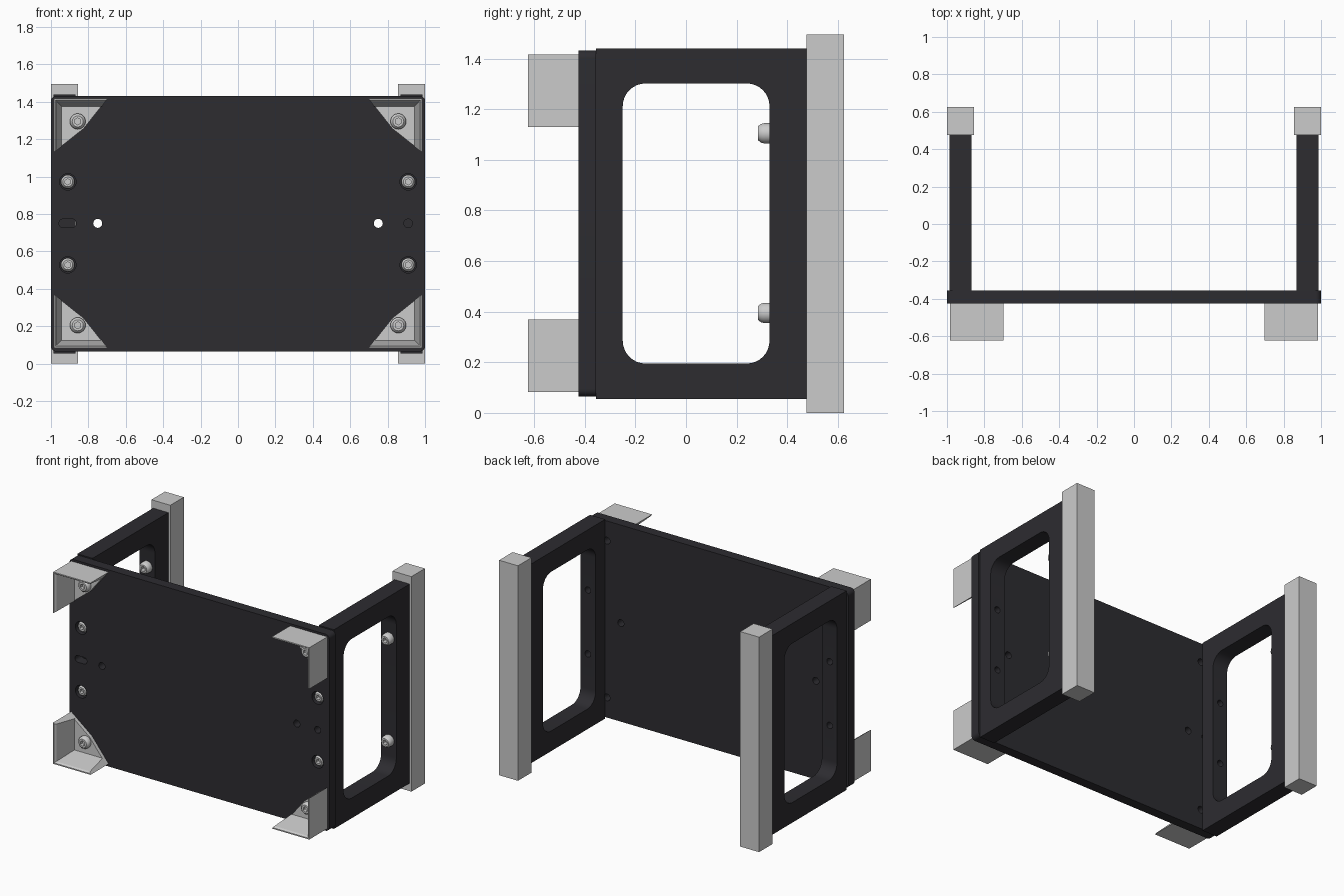
import bpy, bmesh
from math import pi, cos, sin, radians

if "Cube" in bpy.data.objects:
    bpy.data.objects.remove(bpy.data.objects["Cube"])

dark = bpy.data.materials.new("dark_panel")
dark.diffuse_color = (0.026, 0.025, 0.03, 1)
dark.use_nodes = True
dark.node_tree.nodes["Principled BSDF"].inputs["Base Color"].default_value = dark.diffuse_color


def loft(name, rings, mat=None):
    """Closed solid through rings with equal point counts."""
    bm = bmesh.new()
    vs = [[bm.verts.new(p) for p in r] for r in rings]
    n = len(vs[0])
    for a, b in zip(vs, vs[1:]):
        for i in range(n):
            j = (i + 1) % n
            bm.faces.new((a[i], a[j], b[j], b[i]))
    bm.faces.new(vs[0])
    bm.faces.new(vs[-1])
    bmesh.ops.recalc_face_normals(bm, faces=bm.faces)
    me = bpy.data.meshes.new(name)
    bm.to_mesh(me)
    bm.free()
    ob = bpy.data.objects.new(name, me)
    bpy.context.collection.objects.link(ob)
    if mat:
        me.materials.append(mat)
    return ob


def prism(name, pts, lo, hi, axis, mat=None):
    place = {'x': lambda u, v, h: (h, u, v), 'y': lambda u, v, h: (u, h, v)}[axis]
    return loft(name, [[place(u, v, h) for u, v in pts] for h in (lo, hi)], mat)


def rrect(u0, u1, v0, v1, r, seg=8):
    pts = []
    for k, (cu, cv) in enumerate([(u1 - r, v1 - r), (u0 + r, v1 - r),
                                  (u0 + r, v0 + r), (u1 - r, v0 + r)]):
        for i in range(seg + 1):
            a = (k + i / seg) * pi / 2
            pts.append((cu + r * cos(a), cv + r * sin(a)))
    return pts


def circle(u, v, r, n=24):
    return [(u + r * cos(2 * pi * i / n), v + r * sin(2 * pi * i / n)) for i in range(n)]


def smooth(ob):
    bpy.ops.object.select_all(action='DESELECT')
    ob.select_set(True)
    bpy.context.view_layer.objects.active = ob
    bpy.ops.object.shade_smooth_by_angle(angle=radians(30))


def cut(ob, cutter):
    cutter.hide_render = True
    m = ob.modifiers.new("cut", 'BOOLEAN')
    m.operation, m.object, m.solver = 'DIFFERENCE', cutter, 'EXACT'
    bpy.context.view_layer.objects.active = ob
    bpy.ops.object.modifier_apply(modifier=m.name)
    bpy.data.objects.remove(cutter)


def screw(name, x, y, z, r, h):
    """Domed head with hex socket, seated at y and facing -y."""
    def ring(rad, d, is_hex=False):
        pts = []
        for i in range(24):
            a = 2 * pi * i / 24
            k = 1 / cos((a + pi / 6) % (pi / 3) - pi / 6) if is_hex else 1
            pts.append((x + rad * k * cos(a), y - d, z + rad * k * sin(a)))
        return pts
    s = 0.38 * r
    smooth(loft(name, [ring(r, 0), ring(r, .5 * h), ring(.92 * r, .75 * h), ring(.7 * r, h),
                       ring(s, h, True), ring(s, .4 * h, True)]))


F, B = -0.425, -0.355          # front and back of the panel
ZM = 0.75                      # mid height
SIDES = [(-1, "left"), (1, "right")]
ENDS = [(-1, "lower"), (1, "upper")]

# Front panel
panel = prism("front_panel", rrect(-1, 1, 0.065, 1.432, 0.03), F, B, 'y', dark)
for sx, _ in SIDES:
    cut(panel, prism("hole", circle(sx * .75, ZM, .024), F - .1, B + .1, 'y'))
    for sz, _ in ENDS:
        cut(panel, prism("hole", circle(sx * .91, ZM + sz * .222, .044), F - .1, F + .045, 'y'))
        cut(panel, prism("hole", circle(sx * .857, ZM + sz * .545, .024), F + .01, B + .1, 'y'))
        cut(panel, prism("hole", circle(sx * .857, ZM + sz * .545, .024), F - .1, F + .02, 'y'))
cut(panel, prism("hole", circle(.91, ZM, .023), F - .1, B + .1, 'y'))
cut(panel, prism("slot", rrect(-.957, -.865, ZM - .023, ZM + .023, .022), F - .1, B + .1, 'y'))
smooth(panel)

for sx, side in SIDES:
    # Side frame with rounded window and holes through its front bar
    x0, x1 = sorted((sx * .87, sx * .987))
    frame = prism(side + "_side_frame", [(B, .055), (.477, .055), (.477, 1.44), (B, 1.44)],
                  x0, x1, 'x', dark)
    cut(frame, prism("window", rrect(-.25, .33, .195, 1.302, .09), x0 - .1, x1 + .1, 'x'))
    for sz, end in ENDS:
        cut(frame, prism("hole", circle(sx * .93, ZM + sz * .222, .022), B - .03, -.2, 'y'))
        # Screws to the post and to the panel
        screw(f"{side}_{end}_post_screw", sx * .93, .332, ZM + sz * .355, .04, .047)
        screw(f"{side}_{end}_panel_screw", sx * .91, F + .046, ZM + sz * .222, .037, .04)
    smooth(frame)

    # Rear post
    p0, p1 = sorted((sx * .855, sx))
    prism(side + "_rear_post", [(p0, 0), (p1, 0), (p1, 1.495), (p0, 1.495)], .477, .625, 'y')

    # Corner bumpers: floor plate plus two tapered walls cut on the diagonal
    for sz, end in ENDS:
        def at(u, v, y):
            return (sx * (.985 - u), y, ZM + sz * (.667 - v))
        L, m = .287, .16

        def wall(t, y):
            return [at(u, v, y) for u, v in [(0, 0), (L, 0), (L - .7 * t, t), (t, t),
                                             (t, L - .7 * t), (0, L)]]
        tag = f"{side}_{end}_bumper"
        loft(tag + "_walls", [wall(.042, F - .02), wall(.016, -.612), wall(.008, -.624)])
        loft(tag + "_floor", [[at(u, v, y) for u, v in [(0, 0), (L, 0), (m, m), (0, L)]]
                              for y in (F, F - .025)])
        screw(tag + "_screw", sx * .857, F - .024, ZM + sz * .545, .042, .035)
